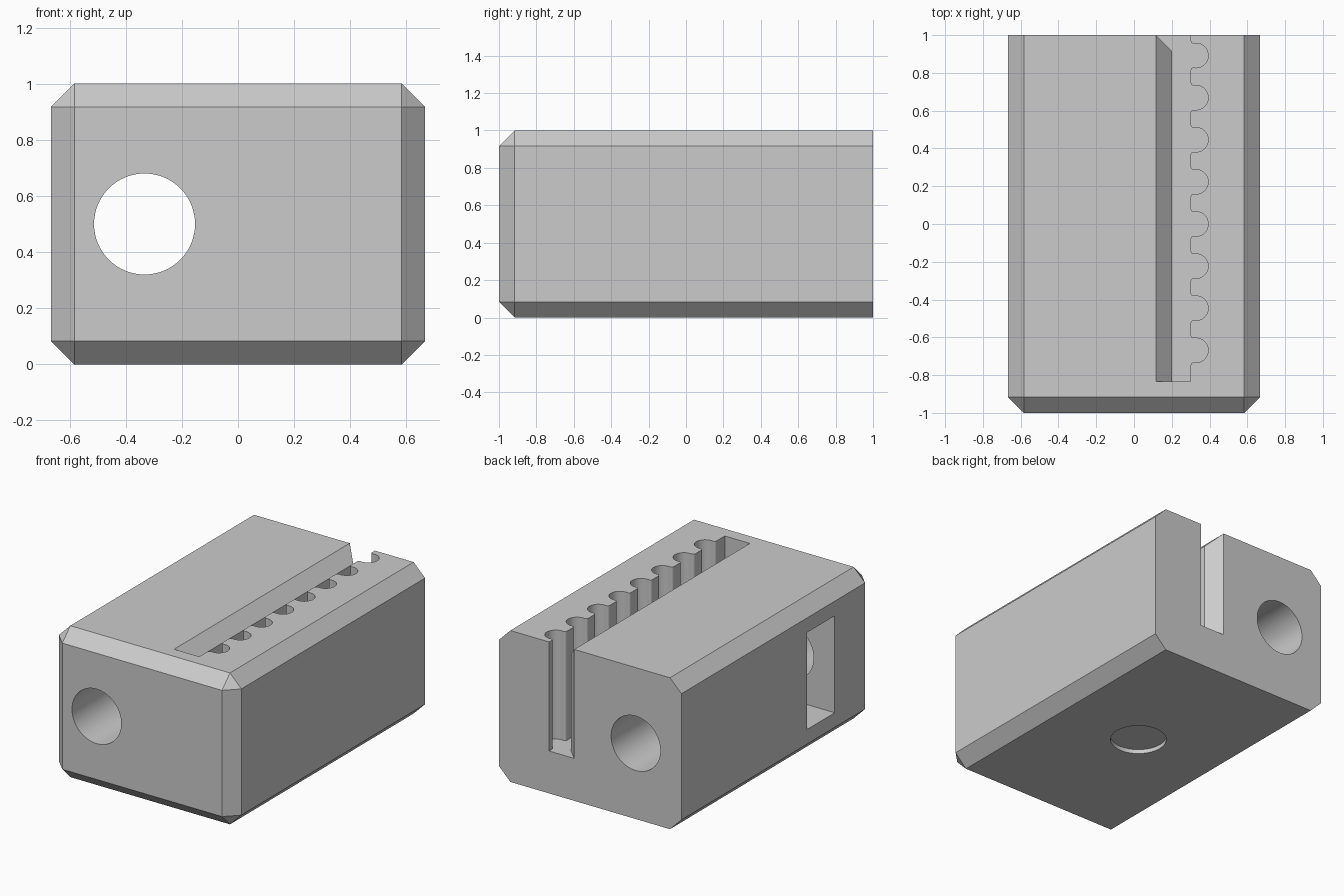
import bpy, bmesh, math
from mathutils import Vector

if "Cube" in bpy.data.objects:
    bpy.data.objects.remove(bpy.data.objects["Cube"])

CH = 0.0833                      # chamfer size
HOLE_X, HOLE_Z, HOLE_R = -0.333, 0.50, 0.18
SLOT_L, SLOT_R, SLOT_END, SLOT_FLOOR = 0.20, 0.30, -0.833, 0.28

grey = bpy.data.materials.new("grey plastic")
grey.diffuse_color = (0.6, 0.6, 0.6, 1)
grey.use_nodes = True
grey.node_tree.nodes["Principled BSDF"].inputs["Base Color"].default_value = grey.diffuse_color


def make_object(name, bm):
    bmesh.ops.recalc_face_normals(bm, faces=bm.faces)
    mesh = bpy.data.meshes.new(name)
    bm.to_mesh(mesh)
    bm.free()
    obj = bpy.data.objects.new(name, mesh)
    bpy.context.collection.objects.link(obj)
    mesh.materials.append(grey)
    return obj


def prism(name, points, axis, start, end):
    """Extrude a 2D outline along an axis; the outline uses the other two axes in order."""
    bm = bmesh.new()
    verts = []
    for p in points:
        co = list(p)
        co.insert(axis, start)
        verts.append(bm.verts.new(co))
    face = bm.faces.new(verts)
    ext = bmesh.ops.extrude_face_region(bm, geom=[face])
    move = Vector((0, 0, 0))
    move[axis] = end - start
    bmesh.ops.translate(bm, vec=move,
                        verts=[v for v in ext["geom"] if isinstance(v, bmesh.types.BMVert)])
    return make_object(name, bm)


def arc(cx, cy, r, a0, a1, n):
    return [(cx + r * math.cos(a0 + (a1 - a0) * i / n),
             cy + r * math.sin(a0 + (a1 - a0) * i / n)) for i in range(n + 1)]


def circle(cx, cy, r, n=64):
    return arc(cx, cy, r, 0, math.tau, n)[:-1]


# Block with every edge chamfered except around the back face
bm = bmesh.new()
bmesh.ops.create_cube(bm, size=1)
for v in bm.verts:
    v.co = (v.co.x * 1.3333, v.co.y * 2, v.co.z + 0.5)
edges = [e for e in bm.edges if min(v.co.y for v in e.verts) < 0]
bmesh.ops.bevel(bm, geom=edges, offset=CH, segments=1, affect='EDGES')
block = make_object("clamp_block", bm)

# Toothed belt slot, flared at its back opening
tooth_r, tooth_x, fillet, pitch = 0.065, 0.328, 0.015, 0.223
dx = tooth_x - SLOT_R - fillet
h = math.sqrt((tooth_r + fillet) ** 2 - dx ** 2)
a = math.atan2(h, dx)
outline = [(SLOT_L, SLOT_END), (SLOT_R, SLOT_END)]
for i in range(-3, 5):
    y = i * pitch
    outline += arc(SLOT_R + fillet, y - h, fillet, math.pi, a, 5)
    outline += arc(tooth_x, y, tooth_r, a - math.pi, math.pi - a, 20)[1:]
    outline += arc(SLOT_R + fillet, y + h, fillet, -a, -math.pi, 5)[1:]
outline += [(SLOT_R, 1.05), (SLOT_L - CH - 0.05, 1.05), (SLOT_L, 1 - CH)]
slot = prism("slot_cutter", outline, 2, SLOT_FLOOR, 1.1)

# Lead-in chamfer along the top of the slot
lead_in = prism("lead_in_cutter",
                [(SLOT_L, 1 - CH), (SLOT_L - CH - 0.05, 1.05), (0.25, 1.05), (0.25, 1 - CH)],
                1, SLOT_END, 1.05)

# Screw hole running front to back
screw_hole = prism("screw_hole_cutter", circle(HOLE_X, HOLE_Z, HOLE_R), 1, -1.1, 1.1)

# Nut pocket opening on the left side, with a pointed hexagonal inner end
nr = 0.32
corner = nr / math.cos(math.pi / 6)
nut_pocket = prism("nut_pocket_cutter",
                   [(-0.8, HOLE_Z - nr), (HOLE_X + corner / 2, HOLE_Z - nr),
                    (HOLE_X + corner, HOLE_Z),
                    (HOLE_X + corner / 2, HOLE_Z + nr), (-0.8, HOLE_Z + nr)],
                   1, -0.60, -0.31)

# Shallow round recess under the block
recess = prism("recess_cutter", circle(0, 0.042, 0.172), 2, -0.1, 0.028)

# Cut everything and bake the result
cutters = [slot, lead_in, screw_hole, nut_pocket, recess]
for c in cutters:
    c.hide_render = True
    mod = block.modifiers.new(c.name, 'BOOLEAN')
    mod.operation = 'DIFFERENCE'
    mod.solver = 'EXACT'
    mod.object = c
bpy.context.view_layer.update()
baked = bpy.data.meshes.new_from_object(
    block.evaluated_get(bpy.context.evaluated_depsgraph_get()))
block.modifiers.clear()
block.data = baked
baked.materials.clear()
baked.materials.append(grey)
for p in baked.polygons:
    p.material_index = 0
for c in cutters:
    bpy.data.objects.remove(c, do_unlink=True)

# Smooth the round walls, keep chamfers crisp
bpy.context.view_layer.objects.active = block
block.select_set(True)
bpy.ops.object.shade_smooth_by_angle(angle=math.radians(30))
